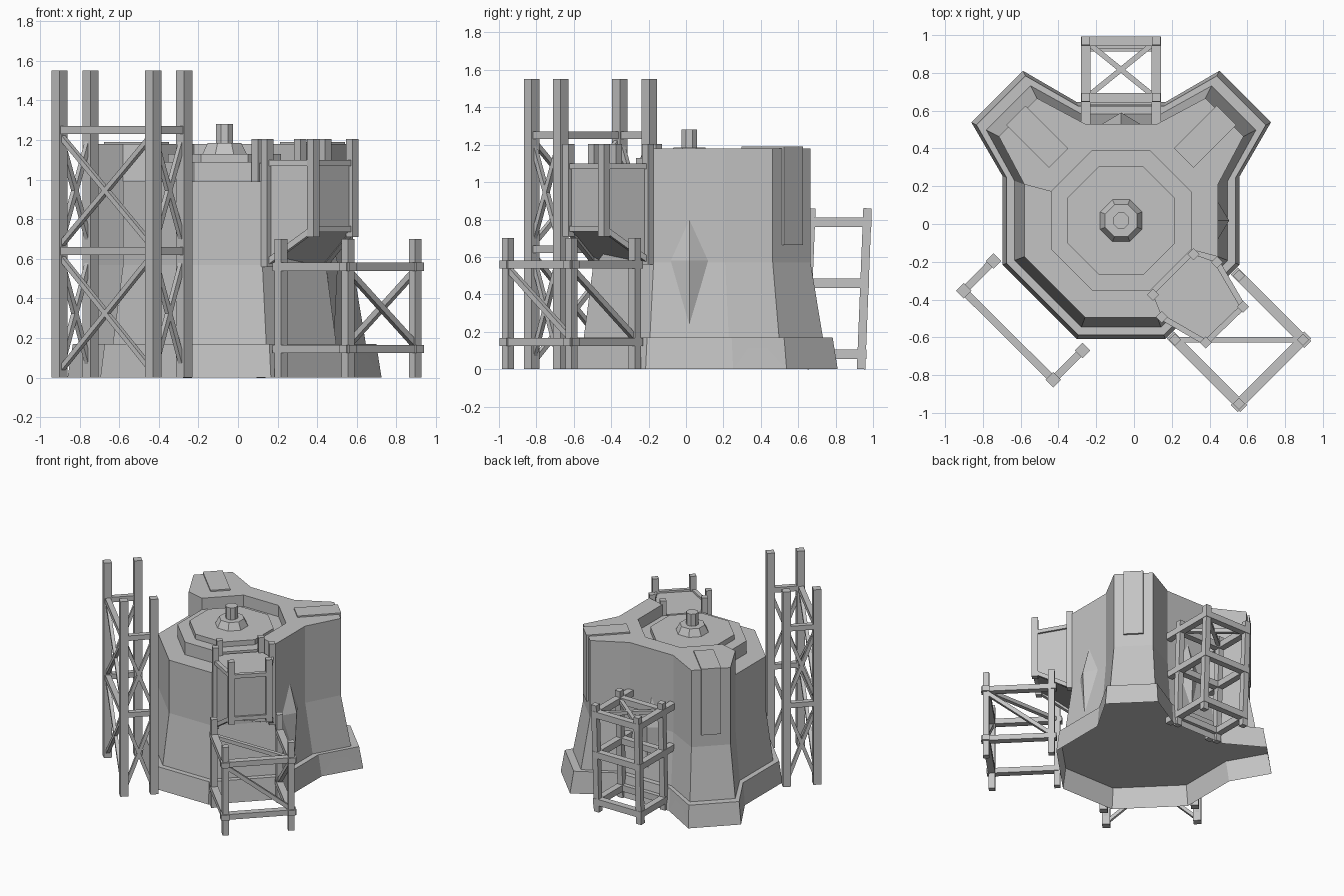
import bpy, bmesh, math
from mathutils import Vector, Matrix

if "Cube" in bpy.data.objects:
    bpy.data.objects.remove(bpy.data.objects["Cube"])

mat = bpy.data.materials.new("plain_grey")
mat.use_nodes = True
GREY = (0.55, 0.55, 0.55, 1)
mat.diffuse_color = GREY
mat.node_tree.nodes["Principled BSDF"].inputs["Base Color"].default_value = GREY

CX, CY = -0.068, 0.018


def finish(name, bm):
    bmesh.ops.recalc_face_normals(bm, faces=bm.faces)
    mesh = bpy.data.meshes.new(name)
    bm.to_mesh(mesh)
    bm.free()
    mesh.materials.append(mat)
    ob = bpy.data.objects.new(name, mesh)
    bpy.context.collection.objects.link(ob)
    return ob


def loft(name, rings):
    """Skin closed rings of points and cap both ends."""
    bm = bmesh.new()
    loops = [[bm.verts.new(p) for p in ring] for ring in rings]
    n = len(loops[0])
    for a, b in zip(loops, loops[1:]):
        for i in range(n):
            bm.faces.new((a[i], a[(i + 1) % n], b[(i + 1) % n], b[i]))
    bm.faces.new(loops[0][::-1])
    bm.faces.new(loops[-1])
    return finish(name, bm)


def at(points, z):
    return [(p[0], p[1], z) for p in points]


def octagon(apothem):
    r = apothem / math.cos(math.pi / 8)
    return [(CX + r * math.cos(math.radians(22.5 + 45 * k)),
             CY + r * math.sin(math.radians(22.5 + 45 * k))) for k in range(8)]


def beams(name, segments, w, h=None, turn=0.0, over=0.0):
    """Square bars between pairs of points, running past both ends by over."""
    h = h or w
    bm = bmesh.new()
    for a, b in segments:
        a, b = Vector(a), Vector(b)
        d = b - a
        zaxis = d.normalized()
        if abs(zaxis.z) > 0.95:
            side = Vector((math.cos(turn), math.sin(turn), 0))
        else:
            side = zaxis.cross(Vector((0, 0, 1))).normalized()
        up = zaxis.cross(side).normalized()
        side = up.cross(zaxis)
        rot = Matrix((side, up, zaxis)).transposed().to_4x4()
        bmesh.ops.create_cube(bm, size=1, matrix=Matrix.Translation((a + b) / 2) @ rot
                              @ Matrix.Diagonal((w, h, d.length + 2 * over, 1)))
    return finish(name, bm)


# Main body: eight-sided plan with two buttress arms at the back corners
def plan(s):
    a, b = 0.627 * s, 0.234 * s
    far, near = 0.793 * s, 0.52 * (1 - 0.78 * (1 - s))
    pts = [(a, b), (far, near), (near, far), (b, a), (-b, a), (-near, far), (-far, near),
           (-a, b), (-a, -b), (-b, -a), (b, -a), (a, -b)]
    return [(CX + x, CY + y) for x, y in pts]


TOP = 0.817
shoulder = plan(TOP)
loft("battered_wall", [at(plan(0.965), 0.165), at(plan(1), 0), at(plan(0.966), 0.17),
                       at(plan(0.90), 0.17), at(shoulder, 0.57), at(shoulder, 0.99)])

# Raised crown over the left side, back and both arms
core = octagon(0.37)
crown = [shoulder[11]] + shoulder[:8] + [core[k] for k in (3, 2, 1, 0, 7)]
loft("raised_crown", [at(crown, 0.98), at(crown, 1.18)])

# Stepped roof with cap and stub mast
for name, a0, a1, z0, z1 in (("roof_core", 0.37, 0.37, 0.98, 1.09),
                             ("roof_plate", 0.286, 0.286, 1.08, 1.13),
                             ("roof_cap", 0.116, 0.085, 1.12, 1.185),
                             ("roof_mast", 0.042, 0.042, 1.18, 1.28)):
    loft(name, [at(octagon(a0), z0), at(octagon(a1), z1)])

# Plates draped over each buttress arm
mid = (Vector(shoulder[1]) + Vector(shoulder[2])) / 2
tip = (mid - Vector((CX, CY))).length
for side, sx in (("left", 1), ("right", -1)):
    u = Vector((sx, 1, 0)).normalized()
    c = Vector((CX, CY, 1.183))
    beams(side + "_arm_top_plate", [(c + u * 0.468, c + u * (tip + 0.015))], 0.145, 0.016)
    end = c + u * tip
    beams(side + "_arm_hanging_plate", [((end.x, end.y, 0.665), (end.x, end.y, 1.185))],
          0.03, 0.145, math.atan2(1, sx))

# Pointed diamond studs on the left and back walls
for name, u in (("left_diamond_stud", Vector((1, 0, 0))), ("back_diamond_stud", Vector((0, 1, 0)))):
    t = Vector((-u.y, u.x, 0))
    c = Vector((CX, CY, 0)) + u * 0.50
    bm = bmesh.new()
    pts = [c + u * 0.012 + Vector((0, 0, 0.8)), c + t * 0.1 + u * 0.012 + Vector((0, 0, 0.58)),
           c + u * 0.055 + Vector((0, 0, 0.23)), c - t * 0.1 + u * 0.012 + Vector((0, 0, 0.58))]
    v = [bm.verts.new(p) for p in pts]
    apex = bm.verts.new(c + u * 0.072 + Vector((0, 0, 0.58)))
    back = bm.verts.new(c - u * 0.05 + Vector((0, 0, 0.58)))
    for i in range(4):
        bm.faces.new((v[i], v[(i + 1) % 4], apex))
        bm.faces.new((v[(i + 1) % 4], v[i], back))
    finish(name, bm)

# Lookout bay on the front left corner
bay = [(0.10, -0.375), (0.147, -0.493), (0.38, -0.628),
       (0.577, -0.438), (0.44, -0.203), (0.315, -0.16)]
foot = [0.57, 0.57, 0.74, 0.74, 0.57, 0.57]
loft("lookout_bay", [[(x, y, z) for (x, y), z in zip(bay, foot)], at(bay, 1.085)])
beams("lookout_posts", [((x, y, z), (x, y, 1.205)) for (x, y), z in
                        zip(bay, [0.95, 0.56, 0.71, 0.71, 0.56, 0.95])], 0.045, turn=math.pi / 4)
beams("lookout_top_rails", [((*bay[i], 1.085), (*bay[i + 1], 1.085)) for i in range(1, 4)], 0.03)
beams("lookout_lower_rails", [((*bay[i], foot[i] + 0.01), (*bay[i + 1], foot[i + 1] + 0.01))
                              for i in range(1, 4)], 0.03)


def span(a, b, z0, z1):
    return ((*a, z0), (*b, z1))


# Tall scaffold on the front right corner
P = [(-0.745, -0.196), (-0.902, -0.354), (-0.428, -0.825), (-0.272, -0.67)]
pairs = list(zip(P, P[1:]))
beams("tall_scaffold_posts", [span(p, p, 0, 1.55) for p in P], 0.058, turn=math.pi / 4)
beams("tall_scaffold_rails", [span(a, b, z, z) for a, b in pairs for z in (0.64, 1.25)], 0.04)
beams("tall_scaffold_braces", [s for a, b in pairs for lo, hi in ((0.03, 0.62), (0.66, 1.23))
                               for s in (span(a, b, lo, hi), span(a, b, hi, lo))], 0.026)

# Low scaffold under the lookout
Q = [(0.217, -0.613), (0.556, -0.952), (0.895, -0.613), (0.556, -0.274)]
beams("low_scaffold_posts", [span(p, p, 0, 0.70) for p in Q], 0.046, turn=math.pi / 4)
beams("low_scaffold_rails", [span(a, b, z, z) for a, b in zip(Q, Q[1:]) for z in (0.145, 0.56)],
      0.052, 0.042, over=0.036)
beams("low_scaffold_braces", [span(Q[1], Q[2], 0.54, 0.165), span(Q[2], Q[3], 0.54, 0.165),
                              span(Q[0], Q[2], 0.56, 0.56)], 0.03)

# Back scaffold, leaning slightly outwards and tied into the wall
R = [(-0.255, 0.66), (0.117, 0.66), (0.117, 0.96), (-0.255, 0.96)]
LEVELS = (0.08, 0.46, 0.785)


def lean(p, z):
    return (p[0], p[1] + 0.04 * (z - 0.6), z)


beams("back_scaffold_posts", [(lean(p, 0), lean(p, 0.86)) for p in R], 0.045)
beams("back_scaffold_cross_rails", [(lean(R[i], z), lean(R[i + 1], z))
                                    for i in (0, 2) for z in LEVELS], 0.05, over=0.025)
beams("back_scaffold_side_rails", [((x, 0.53, z), lean((x, 0.985), z))
                                   for x in (R[0][0], R[1][0]) for z in LEVELS], 0.05)
beams("back_scaffold_braces", [(lean(R[i], 0.785), lean(R[i + 2], 0.785)) for i in (0, 1)], 0.028)
